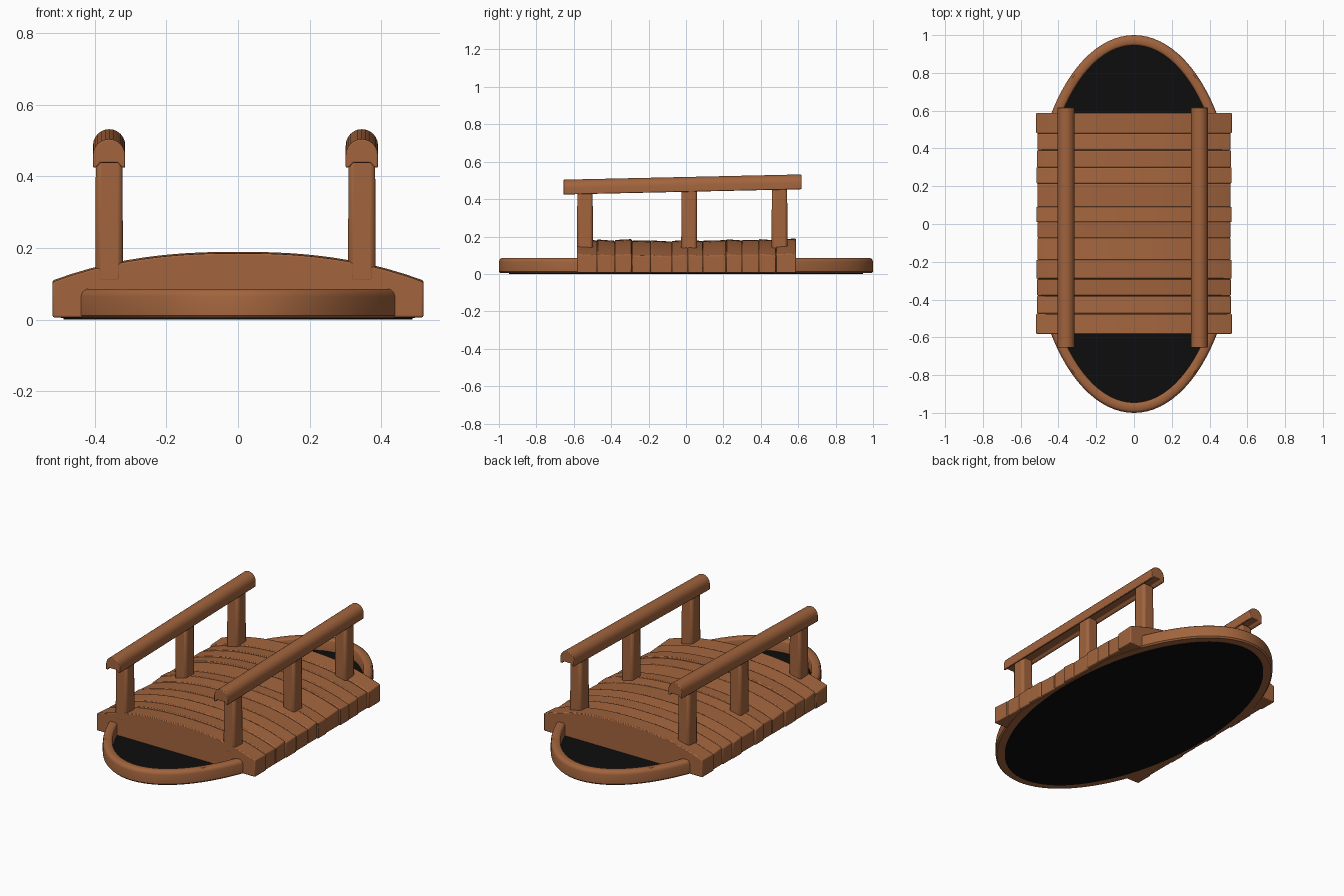
import bpy, bmesh, math, random

random.seed(4)
if "Cube" in bpy.data.objects:
    bpy.data.objects.remove(bpy.data.objects["Cube"])


def material(name, colour):
    m = bpy.data.materials.new(name)
    m.use_nodes = True
    m.diffuse_color = colour
    m.node_tree.nodes["Principled BSDF"].inputs["Base Color"].default_value = colour
    return m


WOOD = material("brown wood", (0.36, 0.128, 0.047, 1))
BLACK = material("black water", (0.004, 0.004, 0.004, 1))


def finish(name, bm, mat, bevel=0, segments=2):
    bmesh.ops.recalc_face_normals(bm, faces=bm.faces)
    mesh = bpy.data.meshes.new(name)
    bm.to_mesh(mesh)
    bm.free()
    mesh.materials.append(mat)
    ob = bpy.data.objects.new(name, mesh)
    bpy.context.collection.objects.link(ob)
    if bevel:
        mod = ob.modifiers.new("Bevel", 'BEVEL')
        mod.width, mod.segments = bevel, segments
        mod.limit_method, mod.angle_limit = 'ANGLE', math.radians(40)
    bpy.ops.object.select_all(action='DESELECT')
    bpy.context.view_layer.objects.active = ob
    ob.select_set(True)
    bpy.ops.object.shade_smooth_by_angle(angle=math.radians(40))
    return ob


def prism(name, front, back, mat, bevel=0):
    """Solid between two matching outlines of 3D points."""
    bm = bmesh.new()
    a = [bm.verts.new(p) for p in front]
    b = [bm.verts.new(p) for p in back]
    n = len(a)
    bm.faces.new(a)
    bm.faces.new(b[::-1])
    for i in range(n):
        j = (i + 1) % n
        bm.faces.new((a[i], b[i], b[j], a[j]))
    return finish(name, bm, mat, bevel)


def oval(rx, ry, z, limit=0.495, n=96):
    """Oval outline whose flanks stop inside the deck."""
    pts = []
    for i in range(n):
        t = math.tau * i / n
        x = max(-limit, min(limit, rx * math.cos(t)))
        pts.append((x, ry * math.sin(t), z))
    return pts


# Pond rim: a rounded section swept round the oval
section = [(0.055, 0.004), (0.008, 0.004), (0, 0.012), (0, 0.065), (0.004, 0.077),
           (0.014, 0.085), (0.044, 0.085), (0.051, 0.081), (0.055, 0.074)]
bm = bmesh.new()
rings = [[bm.verts.new(p) for p in oval(0.54 - o, 1 - o, z)] for o, z in section]
for k, ring in enumerate(rings):
    nxt = rings[(k + 1) % len(rings)]
    for i in range(len(ring)):
        j = (i + 1) % len(ring)
        bm.faces.new((ring[i], ring[j], nxt[j], nxt[i]))
finish("pond_rim", bm, WOOD)

# Pond water
prism("pond_water", oval(0.487, 0.947, 0), oval(0.487, 0.947, 0.014), BLACK)


# Deck of arched planks
def arch(y, half, crown):
    steps = 20
    pts = [(half, y, 0.006), (-half, y, 0.006)]
    for i in range(steps + 1):
        u = 2 * i / steps - 1
        pts.append((half * u, y, crown - 0.08 * abs(u) ** 2.4))
    return pts


seams = [-0.582, -0.475, -0.38, -0.29, -0.19, -0.075, 0.01, 0.09,
         0.215, 0.3, 0.39, 0.48, 0.588]
for k, (y0, y1) in enumerate(zip(seams, seams[1:])):
    ends = k in (0, len(seams) - 2)
    half = 0.518 if ends else random.uniform(0.508, 0.519)
    crown = 0.176 + 0.008 * min(1, abs(y0 + y1)) + random.uniform(-0.003, 0.003)
    tilt = random.uniform(-0.004, 0.004)
    prism(f"deck_plank_{k + 1}", arch(y0, half, crown - tilt),
          arch(y1, half, crown + tilt), WOOD, 0.005)

# Filler beneath the planks closes the seams
prism("deck_core", arch(-0.57, 0.5, 0.166), arch(0.575, 0.5, 0.166), WOOD)


# Handrails with posts
def rail_outline(xc, y, z):
    pts = [(0.045 * math.cos(math.pi * i / 12), 0.035 + 0.045 * math.sin(math.pi * i / 12))
           for i in range(13)]
    pts += [(-0.045, 0), (-0.034, 0.002), (-0.024, 0.014), (0.024, 0.014), (0.034, 0.002), (0.045, 0)]
    return [(xc + x, y, z + h) for x, h in pts]


for side, xc in (("right", -0.36), ("left", 0.346)):
    prism(f"{side}_handrail", rail_outline(xc, -0.655, 0.424),
          rail_outline(xc, 0.617, 0.452), WOOD, 0.004)
    for label, y in (("front", -0.54), ("middle", 0.017), ("back", 0.5)):
        corners = [(-0.039, -0.043), (0.039, -0.043), (0.039, 0.043), (-0.039, 0.043)]
        base = [(xc + x, y + d, 0.1) for x, d in corners]
        top = [(xc + x * 0.95, y + d * 0.95, 0.46) for x, d in corners]
        prism(f"{side}_{label}_post", base, top, WOOD, 0.014)
